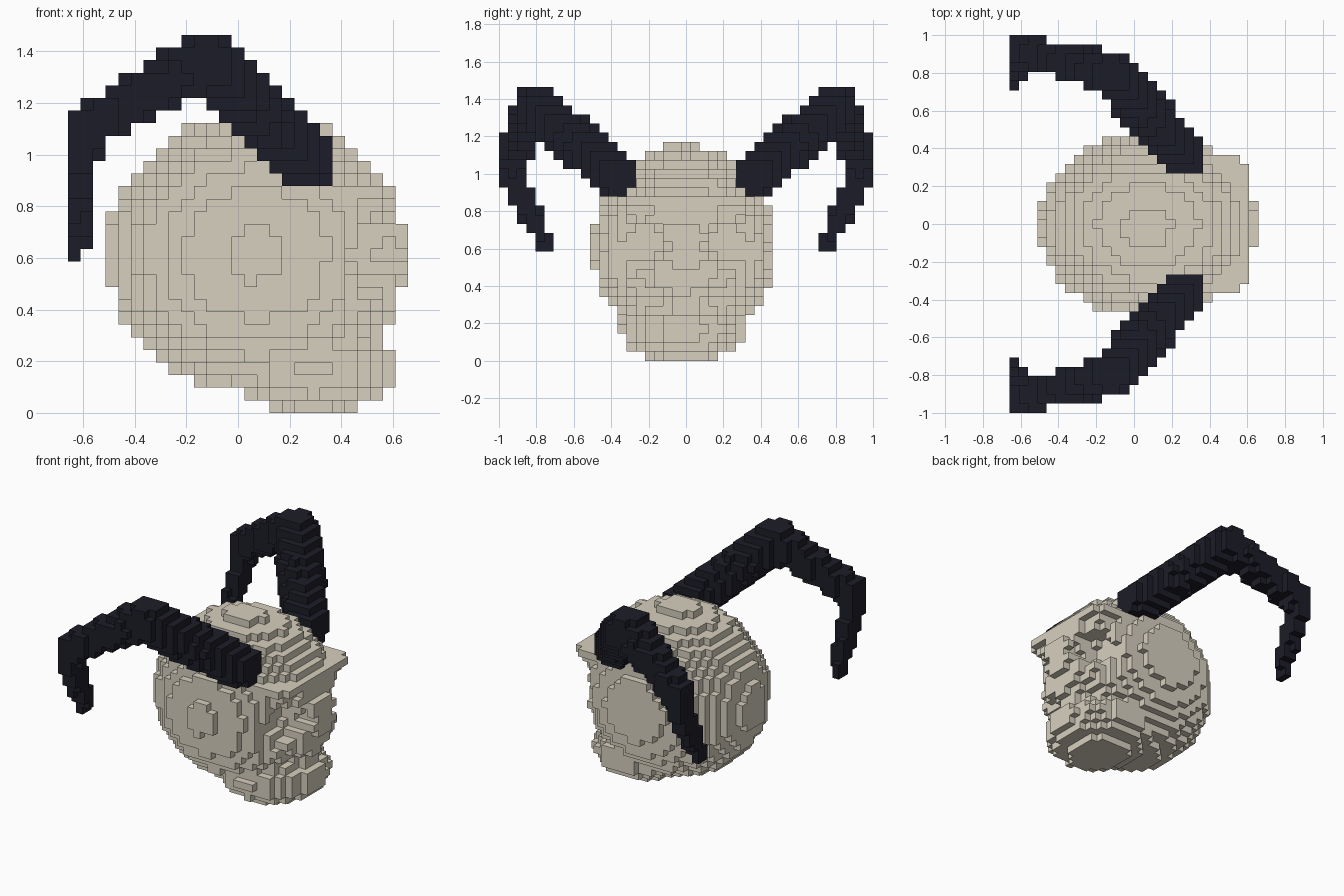
import bpy
import bmesh
from mathutils import Vector

if "Cube" in bpy.data.objects:
    bpy.data.objects.remove(bpy.data.objects["Cube"], do_unlink=True)

V = 2 / 41                       # block size
NX, NY, NZ = 27, 41, 30          # block counts


def material(name, rgb):
    m = bpy.data.materials.new(name)
    m.use_nodes = True
    m.diffuse_color = (*rgb, 1)
    bsdf = m.node_tree.nodes["Principled BSDF"]
    bsdf.inputs["Base Color"].default_value = (*rgb, 1)
    bsdf.inputs["Roughness"].default_value = 0.9
    return m


bone = material("bone", (0.68, 0.63, 0.52))
dark_horn = material("dark horn", (0.012, 0.012, 0.021))


def centre(cell):
    i, j, k = cell
    return Vector(((i - NX // 2) * V, (j - NY // 2) * V, (k + 0.5) * V))


def ellipsoid(p, c, r):
    return sum(((a - b) / s) ** 2 for a, b, s in zip(p, c, r)) < 1


def box(p, lo, hi):
    return all(a < v < b for v, a, b in zip(p, lo, hi))


def in_skull(p):
    q = Vector((p.x, abs(p.y), p.z))
    cranium = ellipsoid(p, (0.0715, -0.01, 0.615), (0.582, 0.487, 0.545))
    jaw = ellipsoid(p, (0.29, -0.01, 0.17), (0.32, 0.338, 0.18))
    brow = (box(q, (0.3, -1, 0.83), (0.61, 0.32, 0.88))
            or box(q, (0.3, -1, 0.83), (0.56, 0.37, 0.88))
            or box(q, (0.3, -1, 0.78), (0.56, 0.32, 0.84))
            or box(q, (0.3, -1, 0.73), (0.61, 0.17, 0.84)))
    socket = ellipsoid(q, (0.58, 0.23, 0.625), (0.19, 0.14, 0.135))
    cheek = ellipsoid(q, (0.56, 0.4, 0.52), (0.16, 0.13, 0.23))
    mouth = ellipsoid(q, (0.58, 0.16, 0.31), (0.11, 0.11, 0.07))
    return brow or ((cranium or jaw) and not (socket or cheek or mouth))


# Horn path: position and radius of the rounded square section
HORN = [((0.265, 0.37, 0.985), 0.112), ((-0.12, 0.8, 1.35), 0.119),
        ((-0.2, 0.82, 1.32), 0.105), ((-0.34, 0.855, 1.25), 0.092),
        ((-0.585, 0.925, 1.095), 0.08),
        ((-0.61, 0.925, 0.97), 0.066), ((-0.632, 0.757, 0.635), 0.045)]
SAMPLES = []
for (a, ra), (b, rb) in zip(HORN, HORN[1:]):
    for s in range(25):
        t = s / 24
        SAMPLES.append((Vector(a).lerp(Vector(b), t), ra + (rb - ra) * t))


def in_horn(p):
    q = Vector((p.x, abs(p.y), p.z))
    return any(sum(abs(d) ** 2.7 for d in q - c) < r ** 2.7 for c, r in SAMPLES)


# Fill the block grid
cells = [(i, j, k) for i in range(NX) for j in range(NY) for k in range(NZ)]
horn = {c for c in cells if in_horn(centre(c))}
skull = {c for c in cells if c not in horn and in_skull(centre(c))}
solid = horn | skull


def build(name, part, mat):
    """Make a mesh from the exposed sides of the blocks."""
    bm = bmesh.new()
    corners = {}

    def corner(c):
        if c not in corners:
            corners[c] = bm.verts.new(centre(c) - Vector((V, V, V)) / 2)
        return corners[c]

    for cell in sorted(part):
        for axis in range(3):
            u, w = (axis + 1) % 3, (axis + 2) % 3
            for side in (0, 1):
                near = list(cell)
                near[axis] += 2 * side - 1
                if tuple(near) in solid:
                    continue
                loop = []
                for du, dw in ((0, 0), (1, 0), (1, 1), (0, 1)):
                    c = list(cell)
                    c[axis] += side
                    c[u] += du
                    c[w] += dw
                    loop.append(corner(tuple(c)))
                bm.faces.new(loop if side else loop[::-1])
    mesh = bpy.data.meshes.new(name)
    bm.to_mesh(mesh)
    bm.free()
    mesh.materials.append(mat)
    obj = bpy.data.objects.new(name, mesh)
    bpy.context.collection.objects.link(obj)


build("skull", skull, bone)
build("front_horn", {c for c in horn if c[1] < NY // 2}, dark_horn)
build("back_horn", {c for c in horn if c[1] > NY // 2}, dark_horn)
